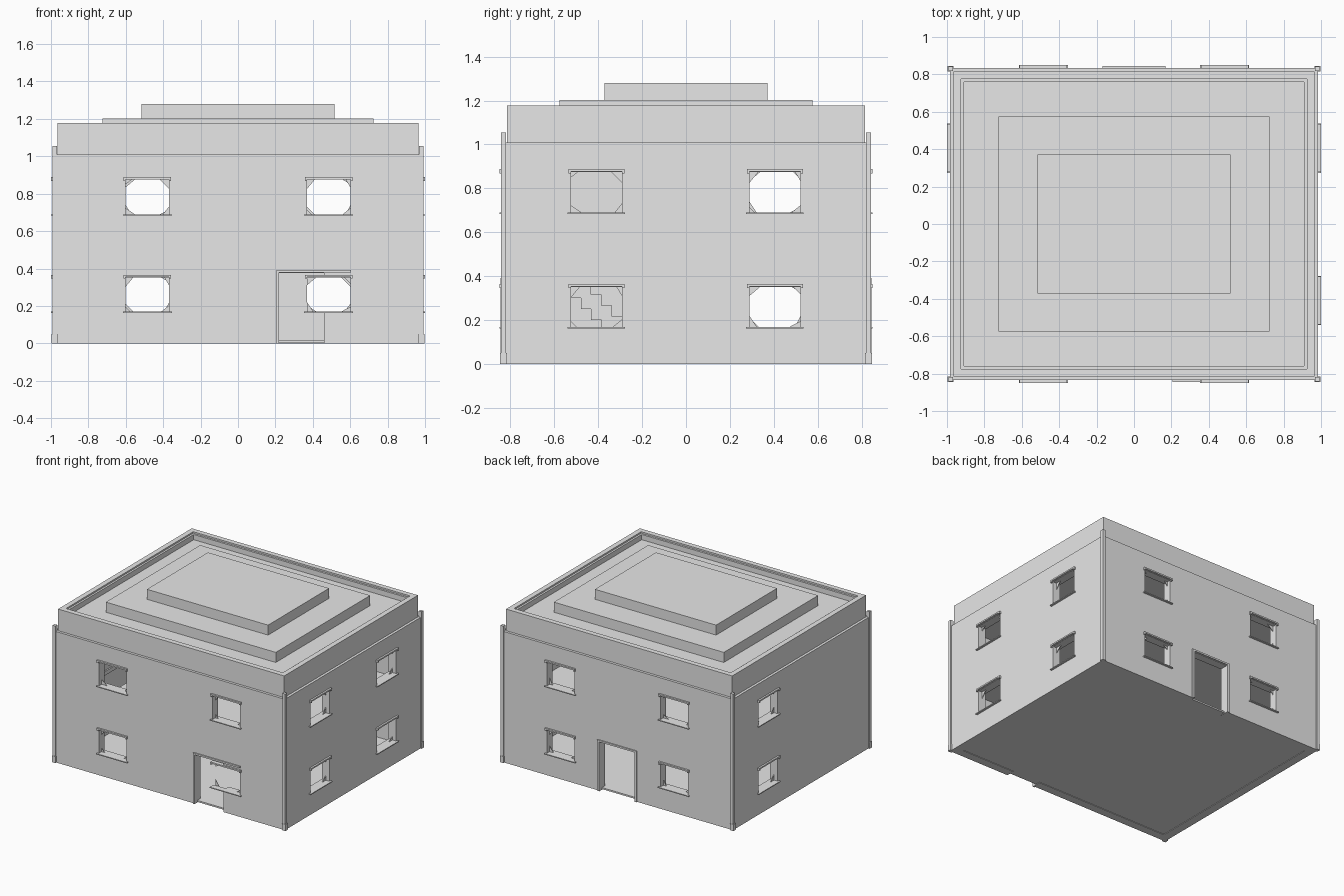
import bpy, bmesh
from mathutils import Vector

if "Cube" in bpy.data.objects:
    bpy.data.objects.remove(bpy.data.objects["Cube"])

plaster = bpy.data.materials.new("light grey plaster")
plaster.diffuse_color = (0.8, 0.8, 0.8, 1)
plaster.use_nodes = True
plaster.node_tree.nodes["Principled BSDF"].inputs["Base Color"].default_value = plaster.diffuse_color

WX, WY, T = 0.985, 0.835, 0.065      # wall outer half sizes, thickness


def add_box(bm, x0, x1, y0, y1, z0, z1):
    res = bmesh.ops.create_cube(bm, size=1)
    for v in res["verts"]:
        v.co = Vector((x0 + (v.co.x + .5) * (x1 - x0),
                       y0 + (v.co.y + .5) * (y1 - y0),
                       z0 + (v.co.z + .5) * (z1 - z0)))


def finish(name, bm):
    me = bpy.data.meshes.new(name)
    bmesh.ops.recalc_face_normals(bm, faces=bm.faces)
    bm.to_mesh(me)
    bm.free()
    me.materials.append(plaster)
    ob = bpy.data.objects.new(name, me)
    bpy.context.collection.objects.link(ob)
    return ob


def boxes(name, *items):
    bm = bmesh.new()
    for b in items:
        add_box(bm, *b)
    return finish(name, bm)


def carve(ob, cutters):
    for c in cutters:
        c.hide_render = True
        m = ob.modifiers.new("cut", 'BOOLEAN')
        m.operation, m.solver, m.object = 'DIFFERENCE', 'EXACT', c
    bpy.context.view_layer.update()
    dg = bpy.context.evaluated_depsgraph_get()
    me = bpy.data.meshes.new_from_object(ob.evaluated_get(dg))
    ob.modifiers.clear()
    ob.data = me
    for c in cutters:
        bpy.data.objects.remove(c)


def on_wall(side, a0, a1, d0, d1, z0, z1):
    """Box on a wall: a runs along the wall, d is the offset outward from its face."""
    if side == "front":
        return (a0, a1, -WY - d1, -WY - d0, z0, z1)
    if side == "back":
        return (a0, a1, WY + d0, WY + d1, z0, z1)
    if side == "left":
        return (-WX - d1, -WX - d0, a0, a1, z0, z1)
    return (WX + d0, WX + d1, a0, a1, z0, z1)


def wall_point(side, a, d, z):
    b = on_wall(side, a, a, d, d, z, z)
    return Vector((b[0], b[2], b[4]))


# Openings: side, start, end, bottom, top
windows = []
for z0, z1 in ((0.17, 0.352), (0.69, 0.875)):
    for side, centres in (("front", (-.485, .485)), ("back", (-.485, .485)),
                          ("right", (-.408, .405)), ("left", (.405,))):
        for c in centres:
            windows.append((side, c - .116, c + .116, z0, z1))
doors = [("front", .22, .46, -.05, .376), ("back", -.15, .15, -.05, .376)]

# Outer walls, hollow, with all openings cut through
walls = boxes("walls", (-WX, WX, -WY, WY, 0, 1.01))
cutters = [boxes("room_cutter", (-WX + T, WX - T, -WY + T, WY - T, -.1, 1.1))]
for s, a0, a1, z0, z1 in windows + doors:
    cutters.append(boxes("opening_cutter", on_wall(s, a0, a1, -.12, .05, z0, z1)))
carve(walls, cutters)

# Window trim: lintel with short ends, and a thin sill
trim = []
for s, a0, a1, z0, z1 in windows:
    trim += [on_wall(s, a0 - .012, a1 + .012, -.02, .014, z1 + .002, z1 + .013),
             on_wall(s, a0 - .012, a0, -.02, .014, z1 - .006, z1 + .002),
             on_wall(s, a1, a1 + .012, -.02, .014, z1 - .006, z1 + .002),
             on_wall(s, a0 - .015, a1 + .015, -.03, .015, z0 - .007, z0)]
boxes("window_trim", *trim)

# Broken pane pieces left in the window corners
bm = bmesh.new()
for i, (s, a0, a1, z0, z1) in enumerate(windows):
    for j, (a, z, da, dz) in enumerate(((a0, z0, 1, 1), (a1, z0, -1, 1),
                                        (a1, z1, -1, -1), (a0, z1, 1, -1))):
        w = .025 + .008 * ((i + 2 * j) % 4)
        h = .025 + .008 * ((3 * i + j) % 4)
        corner = ((a, z), (a + da * w, z), (a, z + dz * h))
        lo = [bm.verts.new(wall_point(s, p, -.035, q)) for p, q in corner]
        hi = [bm.verts.new(wall_point(s, p, -.031, q)) for p, q in corner]
        bm.faces.new(lo)
        bm.faces.new(hi)
        for k in range(3):
            n = (k + 1) % 3
            bm.faces.new((lo[k], lo[n], hi[n], hi[k]))
finish("broken_panes", bm)

# Door trim
boxes("door_trim",
      on_wall("front", .205, .605, -.02, .009, .38, .393),
      on_wall("front", .205, .22, -.02, .009, 0, .38),
      on_wall("back", -.168, .168, -.02, .009, .38, .393),
      on_wall("back", -.168, -.15, -.02, .009, 0, .38),
      on_wall("back", .15, .168, -.02, .009, 0, .38))

# Corner posts with slightly wider feet
posts, feet = [], []
for sx in (-1, 1):
    for sy in (-1, 1):
        for lst, p, q, z0, z1 in ((posts, .024, .008, .05, 1.055),
                                  (feet, .03, .011, 0, .05)):
            xs = sorted((sx * (WX + q), sx * (WX + q - p)))
            ys = sorted((sy * (WY + q), sy * (WY + q - p)))
            lst.append((*xs, *ys, z0, z1))
boxes("corner_posts", *posts)
boxes("corner_feet", *feet)

# Floors and stair along the left wall
boxes("ground_floor", (-.96, .96, -.81, .81, .004, .016))
upper = boxes("upper_floor", (-.925, .925, -.775, .775, .49, .52))
carve(upper, [boxes("stairwell_cutter", (-.91, -.68, -.62, -.15, .4, .6))])
n = 10
boxes("stairs", *[(-.91, -.69, -.15 - .047 * (i + 1), -.15 - .047 * i,
                   max(.016, .05 * i - .05), .016 + .05 * (i + 1)) for i in range(n)])

# Roof block, parapet and the two raised tiers
boxes("roof_slab", (-.965, .965, -.815, .815, .99, 1.125))


def ring(name, ox, oy, ix, iy, z0, z1):
    boxes(name, (-ox, ox, -oy, -iy, z0, z1), (-ox, ox, iy, oy, z0, z1),
          (-ox, -ix, -iy, iy, z0, z1), (ix, ox, -iy, iy, z0, z1))


ring("parapet", .965, .815, .925, .775, 1.125, 1.177)
ring("parapet_step", .925, .775, .91, .76, 1.125, 1.165)
boxes("lower_roof_tier", (-.725, .725, -.575, .575, 1.12, 1.203))
boxes("upper_roof_tier", (-.517, .517, -.372, .372, 1.2, 1.28))
